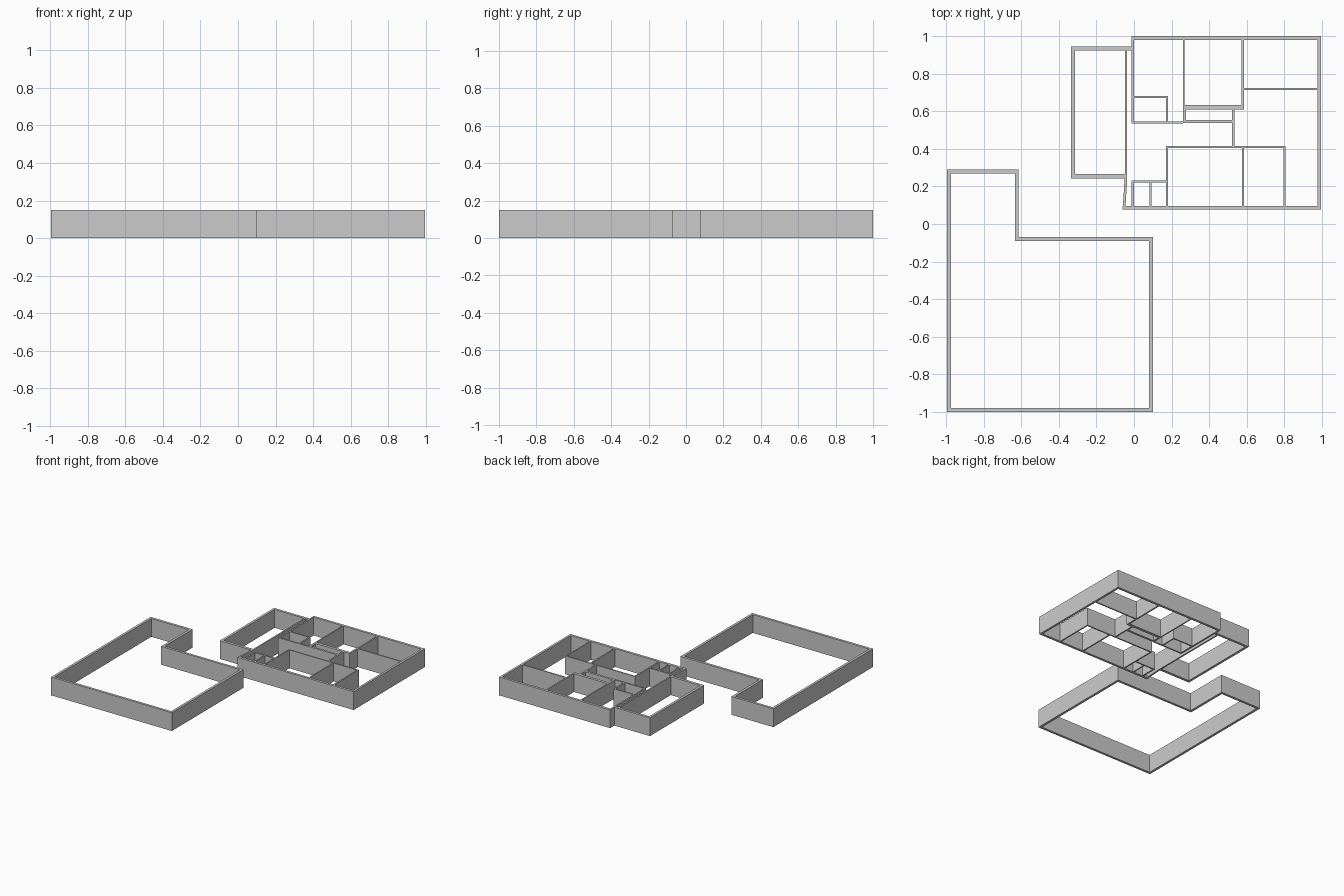
import bpy
import bmesh

if "Cube" in bpy.data.objects:
    bpy.data.objects.remove(bpy.data.objects["Cube"])

H = 0.15  # wall height


def make_object(name, bm):
    bmesh.ops.recalc_face_normals(bm, faces=bm.faces[:])
    mesh = bpy.data.meshes.new(name)
    bm.to_mesh(mesh)
    bm.free()
    obj = bpy.data.objects.new(name, mesh)
    bpy.context.collection.objects.link(obj)
    return obj


def wall_ring(name, pts, t):
    """Closed wall of thickness t, inside a right-angled counter-clockwise outline."""
    bm = bmesh.new()
    n = len(pts)
    inner = []
    for i in range(n):
        (ax, ay), (bx, by), (cx, cy) = pts[i - 1], pts[i], pts[(i + 1) % n]
        sign = lambda v: (v > 0) - (v < 0)
        d1 = (sign(bx - ax), sign(by - ay))
        d2 = (sign(cx - bx), sign(cy - by))
        inner.append((bx - t * (d1[1] + d2[1]), by + t * (d1[0] + d2[0])))
    loops = [[bm.verts.new((x, y, z)) for x, y in ring]
             for ring, z in ((pts, 0), (pts, H), (inner, H), (inner, 0))]
    for k in range(4):
        a, b = loops[k], loops[(k + 1) % 4]
        for i in range(n):
            j = (i + 1) % n
            bm.faces.new((a[i], a[j], b[j], b[i]))
    return make_object(name, bm)


def wall(name, x0, x1, y0, y1, skew=0.0):
    """Straight wall; skew shifts its front end sideways."""
    bm = bmesh.new()
    base = [bm.verts.new((x, y, 0)) for x, y in
            ((x0 + skew, y0), (x1 + skew, y0), (x1, y1), (x0, y1))]
    face = bm.faces.new(base)
    ext = bmesh.ops.extrude_face_region(bm, geom=[face], use_keep_orig=True)
    bmesh.ops.translate(bm, vec=(0, 0, H),
                        verts=[v for v in ext["geom"] if isinstance(v, bmesh.types.BMVert)])
    return make_object(name, bm)


# Separate L-shaped enclosure
wall_ring("annex_outer_wall",
          [(-0.995, -1), (0.1, -1), (0.1, -0.07), (-0.615, -0.07),
           (-0.615, 0.29), (-0.995, 0.29)], 0.02)

# Remaining walls: name, x0, x1, y0, y1
walls = [
    # House outer walls
    ("back_wall", -0.012, 0.995, 0.98, 1.0),
    ("right_wall", 0.977, 0.995, 0.097, 0.98),
    ("front_wall", -0.06, 0.995, 0.077, 0.097),
    ("left_wall", -0.012, 0.0, 0.535, 0.98),
    # Side wing
    ("wing_back_wall", -0.335, -0.012, 0.925, 0.945),
    ("wing_left_wall", -0.335, -0.315, 0.265, 0.925),
    ("wing_front_wall", -0.335, -0.048, 0.243, 0.265),
    ("wing_right_wall", -0.048, -0.036, 0.243, 0.925),
    # Back rooms
    ("back_partition_a", 0.26, 0.27, 0.547, 0.98),
    ("back_partition_b", 0.573, 0.585, 0.622, 0.98),
    ("right_partition", 0.585, 0.977, 0.713, 0.724),
    ("corridor_back_wall", 0.0, 0.26, 0.535, 0.547),
    ("closet_back_wall", 0.0, 0.182, 0.67, 0.681),
    ("closet_right_wall", 0.171, 0.182, 0.547, 0.67),
    # Niche
    ("niche_back_wall", 0.27, 0.585, 0.61, 0.633),
    ("niche_left_wall", 0.27, 0.276, 0.555, 0.61),
    ("niche_front_wall", 0.26, 0.525, 0.537, 0.555),
    ("niche_right_wall", 0.523, 0.535, 0.415, 0.61),
    # Front rooms
    ("front_rooms_back_wall", 0.171, 0.806, 0.404, 0.415),
    ("front_rooms_left_wall", 0.171, 0.182, 0.097, 0.404),
    ("front_rooms_partition", 0.574, 0.585, 0.097, 0.404),
    ("front_rooms_right_wall", 0.795, 0.806, 0.097, 0.404),
    # Two small cells
    ("cells_back_wall", -0.012, 0.171, 0.22, 0.231),
    ("cells_left_wall", -0.012, 0.0, 0.097, 0.22),
    ("cells_partition", 0.082, 0.092, 0.097, 0.22),
]
for w in walls:
    wall(*w)

# Slightly slanted porch wall between wing and front wall
wall("porch_left_wall", -0.05, -0.036, 0.097, 0.243, skew=-0.009)
